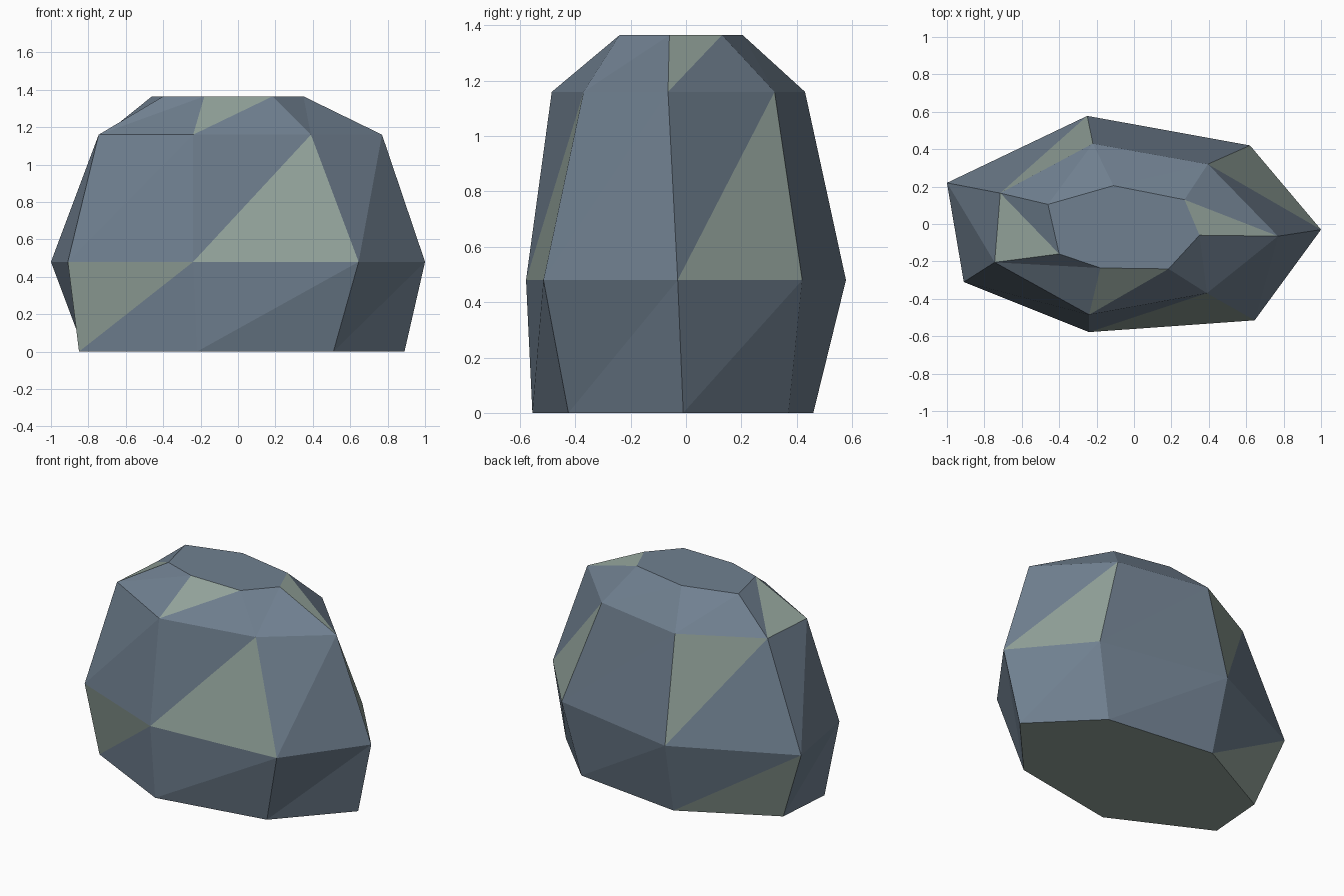
import bpy
import bmesh

if "Cube" in bpy.data.objects:
    bpy.data.objects.remove(bpy.data.objects["Cube"])

# Two stone colours
def material(name, rgb):
    m = bpy.data.materials.new(name)
    m.diffuse_color = (*rgb, 1.0)
    m.use_nodes = True
    m.node_tree.nodes["Principled BSDF"].inputs["Base Color"].default_value = m.diffuse_color
    return m

slate = material("slate blue", (0.162, 0.216, 0.279))
moss = material("grey green", (0.291, 0.366, 0.328))

# Seven-sided cross-sections, bottom to top: (height, outline)
rings = [
    (0.0, [(0.89, -0.01), (0.51, 0.37), (-0.23, 0.46), (-0.82, 0.15),
           (-0.85, -0.24), (-0.22, -0.555), (0.51, -0.425)]),
    (0.48, [(1.0, -0.03), (0.62, 0.42), (-0.25, 0.578), (-1.0, 0.22),
            (-0.91, -0.31), (-0.24, -0.578), (0.645, -0.515)]),
    (1.16, [(0.77, -0.065), (0.395, 0.32), (-0.22, 0.43), (-0.715, 0.165),
            (-0.745, -0.205), (-0.24, -0.485), (0.39, -0.37)]),
    (1.365, [(0.35, -0.06), (0.27, 0.13), (-0.11, 0.205), (-0.46, 0.105),
             (-0.40, -0.16), (-0.18, -0.235), (0.185, -0.24)]),
]

# Green facets: (band, side, which half of the panel)
LOWER, UPPER = 0, 1
green = {(0, 2, LOWER), (0, 4, UPPER),
         (1, 0, LOWER), (1, 2, UPPER), (1, 5, LOWER),
         (2, 0, UPPER), (2, 3, LOWER), (2, 5, UPPER)}

# Rock: every panel between rings is split along its rising diagonal
bm = bmesh.new()
loops = [[bm.verts.new((x, y, z)) for x, y in outline] for z, outline in rings]
for band, (low, high) in enumerate(zip(loops, loops[1:])):
    for i in range(7):
        j = (i + 1) % 7
        halves = [(low[i], low[j], high[j]), (low[i], high[j], high[i])]
        for half, corners in enumerate(halves):
            face = bm.faces.new(corners)
            face.material_index = int((band, i, half) in green)

# Flat top and green underside
bm.faces.new(loops[-1])
bm.faces.new(loops[0][::-1]).material_index = 1

mesh = bpy.data.meshes.new("rock")
bm.to_mesh(mesh)
bm.free()
mesh.materials.append(slate)
mesh.materials.append(moss)
rock = bpy.data.objects.new("rock", mesh)
bpy.context.collection.objects.link(rock)
